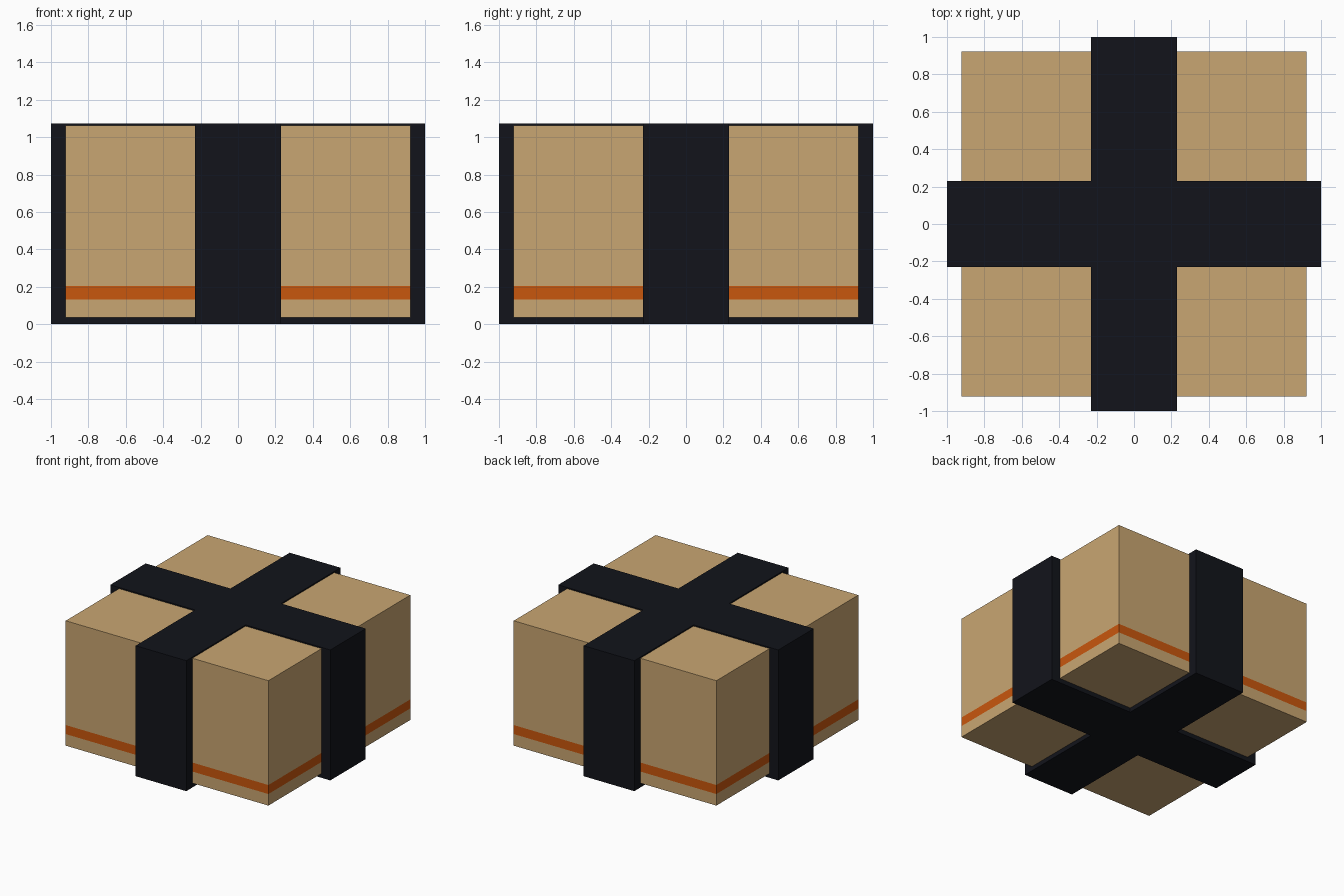
import bpy, bmesh

if "Cube" in bpy.data.objects:
    bpy.data.objects.remove(bpy.data.objects["Cube"])


def material(name, color):
    m = bpy.data.materials.new(name)
    m.diffuse_color = (*color, 1)
    m.use_nodes = True
    m.node_tree.nodes["Principled BSDF"].inputs["Base Color"].default_value = m.diffuse_color
    return m


def prism(name, outline, levels, mats, band=None):
    """Extrude an outline through z levels; the given band uses the second material."""
    bm = bmesh.new()
    rings = [[bm.verts.new((x, y, z)) for x, y in outline] for z in levels]
    n = len(outline)
    for level, (a, b) in enumerate(zip(rings, rings[1:])):
        for i in range(n):
            j = (i + 1) % n
            f = bm.faces.new((a[i], a[j], b[j], b[i]))
            f.material_index = int(level == band)
    bm.faces.new(rings[0][::-1])
    bm.faces.new(rings[-1])
    bmesh.ops.recalc_face_normals(bm, faces=bm.faces)
    mesh = bpy.data.meshes.new(name)
    bm.to_mesh(mesh)
    bm.free()
    for m in mats:
        mesh.materials.append(m)
    obj = bpy.data.objects.new(name, mesh)
    bpy.context.collection.objects.link(obj)
    return obj


cardboard = material("cardboard", (0.584, 0.381, 0.168))
orange = material("orange", (0.584, 0.095, 0.004))
black = material("black", (0.006, 0.007, 0.011))

# Cardboard box with a flush orange stripe near the base
s = 0.921
prism("box", [(-s, -s), (s, -s), (s, s), (-s, s)],
      [0.036, 0.131, 0.205, 1.062], [cardboard, orange], band=1)

# Two crossing straps wrapped around the box, as one plus-shaped solid
w = 0.23
arm = [(w, w), (w, -w + 2 * w), (1, w)]
plus = [(1, -w), (1, w), (w, w), (w, 1), (-w, 1), (-w, w),
        (-1, w), (-1, -w), (-w, -w), (-w, -1), (w, -1), (w, -w)]
prism("straps", plus, [0, 1.072], [black])
